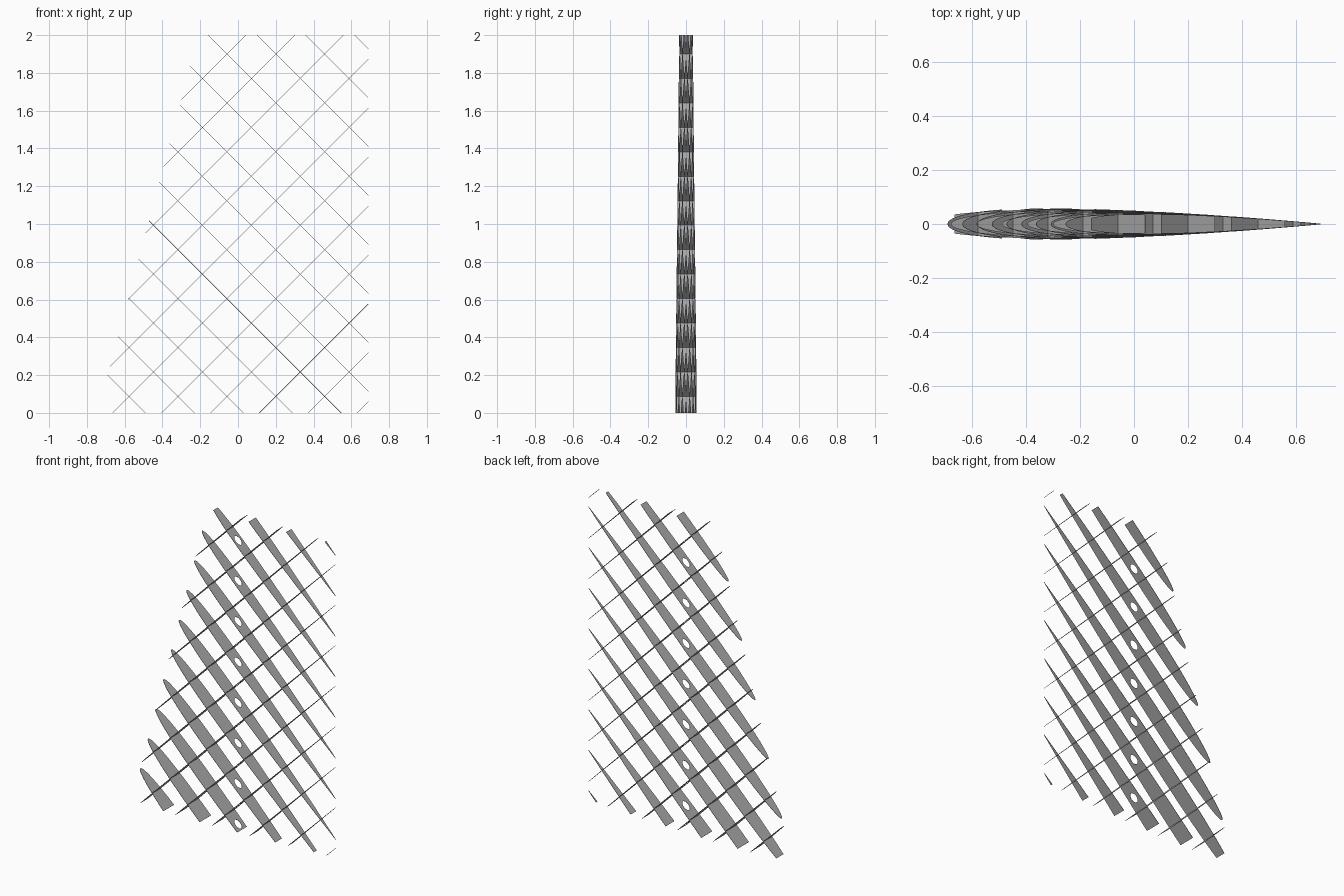
import bpy, bmesh, math
from mathutils import Vector

if "Cube" in bpy.data.objects:
    bpy.data.objects.remove(bpy.data.objects["Cube"], do_unlink=True)

# Wing planform: swept leading edge, straight trailing edge
LEAD_ROOT, SWEEP, TRAIL, SPAN = -0.743, 0.267, 0.69, 2.0
THICKNESS_RATIO = 0.08
RIB_SPACING = 0.259
HOLE_RADIUS, HOLE_TOP = 0.022, 1.9

grey = bpy.data.materials.new("rib_grey")
grey.use_nodes = True
colour = (0.4, 0.4, 0.4, 1)
grey.diffuse_color = colour
grey.node_tree.nodes["Principled BSDF"].inputs["Base Color"].default_value = colour


def half_thickness(x, z):
    """Half thickness of the symmetric wing section at a point."""
    lead = LEAD_ROOT + SWEEP * z
    chord = TRAIL - lead
    t = min(max((x - lead) / chord, 0), 1)
    return 5 * THICKNESS_RATIO * chord * (
        0.2969 * math.sqrt(t) - 0.126 * t - 0.3516 * t**2
        + 0.2843 * t**3 - 0.1015 * t**4)


def add_loop(bm, points):
    verts = [bm.verts.new(p) for p in points]
    for a, b in zip(verts, verts[1:] + verts[:1]):
        bm.edges.new((a, b))


def add_rib(name, offset, slope):
    """Thin plate on the plane z = slope * (x - offset), trimmed to the wing."""
    def height(x):
        return slope * (x - offset)

    ends = sorted((offset, offset + slope * SPAN))
    lead = (LEAD_ROOT - SWEEP * slope * offset) / (1 - SWEEP * slope)
    start, end = max(lead, ends[0]), min(TRAIL, ends[1])

    # Outline, with points closer together at the nose
    steps = 28
    upper, lower = [], []
    for i in range(steps + 1):
        x = start + (end - start) * (1 - math.cos(math.pi / 2 * i / steps))
        z = height(x)
        y = half_thickness(x, z)
        upper.append(Vector((x, y, z)))
        if y > 0.0001:
            lower.append(Vector((x, -y, z)))
    bm = bmesh.new()
    add_loop(bm, upper + lower[::-1])

    # Round spar hole on the vertical centre axis
    if start < -HOLE_RADIUS and end > HOLE_RADIUS and height(0) < HOLE_TOP:
        ring = []
        for i in range(24):
            a = math.tau * i / 24
            x = HOLE_RADIUS * math.cos(a)
            ring.append((x, HOLE_RADIUS * math.sin(a), height(x)))
        add_loop(bm, ring)

    bmesh.ops.triangle_fill(bm, use_beauty=True, use_dissolve=False,
                            edges=bm.edges[:], normal=Vector((-slope, 0, 1)).normalized())
    bmesh.ops.recalc_face_normals(bm, faces=bm.faces[:])
    mesh = bpy.data.meshes.new(name)
    bm.to_mesh(mesh)
    bm.free()
    mesh.materials.append(grey)
    rib = bpy.data.objects.new(name, mesh)
    bpy.context.collection.objects.link(rib)
    sheet = rib.modifiers.new("sheet", 'SOLIDIFY')
    sheet.thickness = 0.002
    sheet.offset = 0


# Two crossing families of diagonal ribs
for i in range(11):
    add_rib(f"rising_rib_{i + 1}", -1.959 + RIB_SPACING * i, 1)
for i in range(13):
    add_rib(f"falling_rib_{i + 1}", -0.49 + RIB_SPACING * i, -1)
